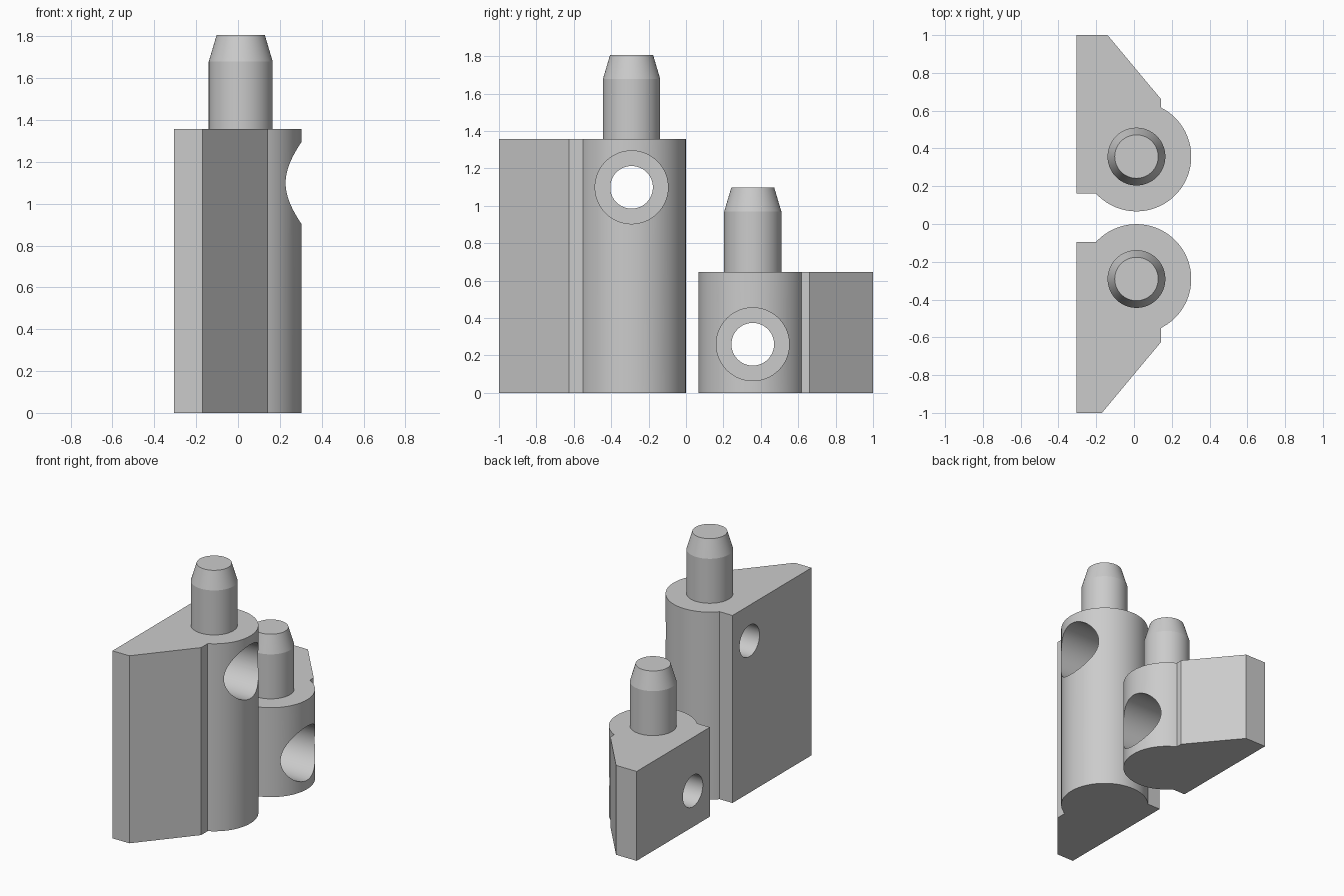
import bpy, bmesh, math
from mathutils import Matrix, Vector

default = bpy.data.objects.get("Cube")
if default:
    bpy.data.objects.remove(default, do_unlink=True)

grey = bpy.data.materials.new("plain_grey")
grey.use_nodes = True
GREY = (0.6, 0.6, 0.6, 1)
grey.diffuse_color = GREY
grey.node_tree.nodes["Principled BSDF"].inputs["Base Color"].default_value = GREY

SEGMENTS = 96
CENTRE_X, BOSS_R = 0.013, 0.29
BACK_X, STEP_X = -0.305, 0.143


def make_object(name, bm):
    bmesh.ops.recalc_face_normals(bm, faces=bm.faces)
    mesh = bpy.data.meshes.new(name)
    bm.to_mesh(mesh)
    bm.free()
    mesh.materials.append(grey)
    obj = bpy.data.objects.new(name, mesh)
    bpy.context.collection.objects.link(obj)
    return obj


def activate(obj):
    bpy.ops.object.select_all(action='DESELECT')
    obj.select_set(True)
    bpy.context.view_layer.objects.active = obj


def smooth(obj):
    activate(obj)
    bpy.ops.object.shade_smooth_by_angle(angle=math.radians(14))


def lathe(name, profile, matrix, cap_start=True):
    """Turn (radius, height) points around the local z axis."""
    bm = bmesh.new()
    turns = [2 * math.pi * i / SEGMENTS for i in range(SEGMENTS)]
    rings = [[bm.verts.new(matrix @ Vector((r * math.cos(a), r * math.sin(a), h)))
              for a in turns] for r, h in profile]
    for low, high in zip(rings, rings[1:]):
        for i in range(SEGMENTS):
            j = (i + 1) % SEGMENTS
            bm.faces.new((low[i], low[j], high[j], high[i]))
    bm.faces.new(rings[-1])
    if cap_start:
        bm.faces.new(rings[0])
    return make_object(name, bm)


def block(name, side, centre_y, tip_x, slope_y, height, hole_z):
    """Wedge with a round boss; side is the y direction the wedge points."""
    # Outline, measured from the boss centre towards the wedge tip
    tip = 1 - abs(centre_y)
    start = math.acos((STEP_X - CENTRE_X) / BOSS_R)
    end = -math.pi + math.asin(0.195 / BOSS_R)
    outline = [(BACK_X, tip), (tip_x, tip), (STEP_X, slope_y)]
    for i in range(SEGMENTS + 1):
        a = start + (end - start) * i / SEGMENTS
        outline.append((CENTRE_X + BOSS_R * math.cos(a), BOSS_R * math.sin(a)))
    outline.append((BACK_X, outline[-1][1]))

    bm = bmesh.new()
    base = bm.faces.new([bm.verts.new((x, centre_y + side * y, 0)) for x, y in outline])
    top = bmesh.ops.extrude_face_region(bm, geom=[base])
    moved = [v for v in top["geom"] if isinstance(v, bmesh.types.BMVert)]
    bmesh.ops.translate(bm, verts=moved, vec=(0, 0, height))
    body = make_object(name + "_block", bm)

    # Counterbored screw hole running along x
    along_x = Matrix.Translation((0, centre_y, hole_z)) @ Matrix.Rotation(math.pi / 2, 4, 'Y')
    cutter = lathe("hole_cutter", [(0.114, -0.5), (0.114, -0.1), (0.195, -0.1), (0.195, 0.5)], along_x)
    cutter.hide_render = True
    cut = body.modifiers.new("screw_hole", 'BOOLEAN')
    cut.operation, cut.solver, cut.object = 'DIFFERENCE', 'EXACT', cutter
    activate(body)
    bpy.ops.object.modifier_apply(modifier=cut.name)
    bpy.data.objects.remove(cutter, do_unlink=True)
    smooth(body)

    # Tapered peg on top of the boss
    peg = lathe(name + "_peg", [(0.153, 0), (0.153, 0.322), (0.115, 0.45)],
                Matrix.Translation((CENTRE_X, centre_y, height)), cap_start=False)
    smooth(peg)


block("tall", -1, -0.291, -0.17, 0.334, 1.357, 1.099)
block("short", 1, 0.357, -0.14, 0.304, 0.647, 0.26)
